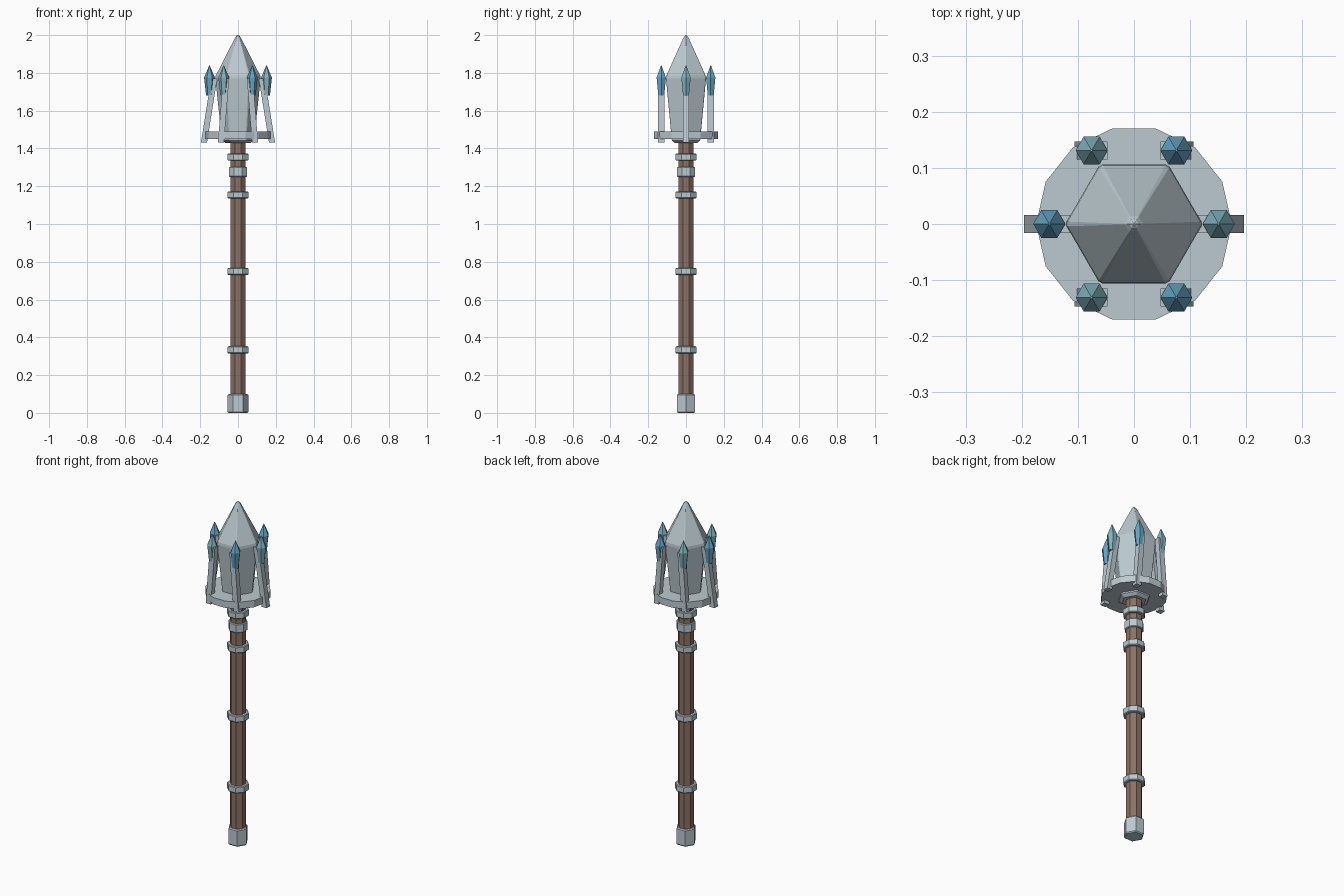
import bpy, bmesh, math
from mathutils import Vector

if "Cube" in bpy.data.objects:
    bpy.data.objects.remove(bpy.data.objects["Cube"])


def material(name, color):
    m = bpy.data.materials.new(name)
    m.diffuse_color = (*color, 1)
    m.use_nodes = True
    m.node_tree.nodes["Principled BSDF"].inputs["Base Color"].default_value = m.diffuse_color
    return m


steel = material("pale steel", (0.50, 0.59, 0.63))
wood = material("brown wood", (0.26, 0.17, 0.125))
blue = material("deep blue crystal", (0.13, 0.38, 0.57))
teal = material("teal crystal", (0.22, 0.46, 0.53))


def loft(name, rings, mat):
    """Skin a stack of point rings and cap both ends."""
    bm = bmesh.new()
    loops = [[bm.verts.new(p) for p in ring] for ring in rings]
    n = len(loops[0])
    for a, b in zip(loops, loops[1:]):
        for i in range(n):
            j = (i + 1) % n
            bm.faces.new((a[i], a[j], b[j], b[i]))
    bm.faces.new(loops[0][::-1])
    bm.faces.new(loops[-1])
    bmesh.ops.recalc_face_normals(bm, faces=bm.faces)
    me = bpy.data.meshes.new(name)
    bm.to_mesh(me)
    bm.free()
    me.materials.append(mat)
    ob = bpy.data.objects.new(name, me)
    bpy.context.collection.objects.link(ob)
    return ob


def turned(name, profile, angles, mat, center=(0, 0)):
    """Stack polygons given by angles along a (radius, height) profile."""
    rings = [[Vector((center[0] + r * math.cos(t), center[1] + r * math.sin(t), z))
              for t in angles] for r, z in profile]
    return loft(name, rings, mat)


def polygon(n, turn=0.0):
    return [math.tau * (i + turn) / n for i in range(n)]


hexagon = polygon(6)
octagon = polygon(8, 0.5)
flat = 1 / math.cos(math.pi / 8)  # flat-to-corner ratio of an octagon

# Wooden shaft
turned("shaft", [(0.04 * flat, 0.05), (0.04 * flat, 1.45)], octagon, wood)

# Metal bands with slightly chamfered rims
for i, (r, low, high) in enumerate([(0.055, 0.315, 0.353), (0.055, 0.73, 0.768),
                                    (0.055, 1.135, 1.172), (0.048, 1.25, 1.302),
                                    (0.055, 1.335, 1.373)]):
    r *= flat
    turned(f"band_{i + 1}", [(r - 0.004, low), (r, low + 0.004),
                             (r, high - 0.004), (r - 0.004, high)], octagon, steel)

# Pommel cap
turned("pommel", [(0.05, 0), (0.055, 0.006), (0.055, 0.094), (0.05, 0.10)], hexagon, steel)

# Round plate under the head
turned("plate", [(0.1745, 1.45), (0.1745, 1.49)], polygon(14), steel)

# Hexagonal head with narrow chamfers along its corners
d = math.radians(2)
chamfered = [t + s for t in hexagon for s in (-d, d)]
turned("head", [(0.065, 1.428), (0.085, 1.442), (0.088, 1.47), (0.12, 1.77), (0.118, 1.785),
                (0.016, 1.985), (0.008, 1.996), (0.002, 2.0)], chamfered, steel)

# Six leaning prongs, each tipped with a crystal
for i, t in enumerate(hexagon):
    c, s = math.cos(t), math.sin(t)
    y = 0.131 * (round(s / 0.866))

    def square(x, z):
        return [Vector((x + a * 0.016, y + b * 0.016, z))
                for a, b in ((-1, -1), (1, -1), (1, 1), (-1, 1))]

    loft(f"prong_{i + 1}", [square(0.18 * c, 1.432), square(0.126 * c, 1.77)], steel)
    turned(f"crystal_{i + 1}", [(0.018, 1.68), (0.0285, 1.775), (0.002, 1.838)],
           hexagon, blue if i % 2 else teal, (0.151 * c, y))
